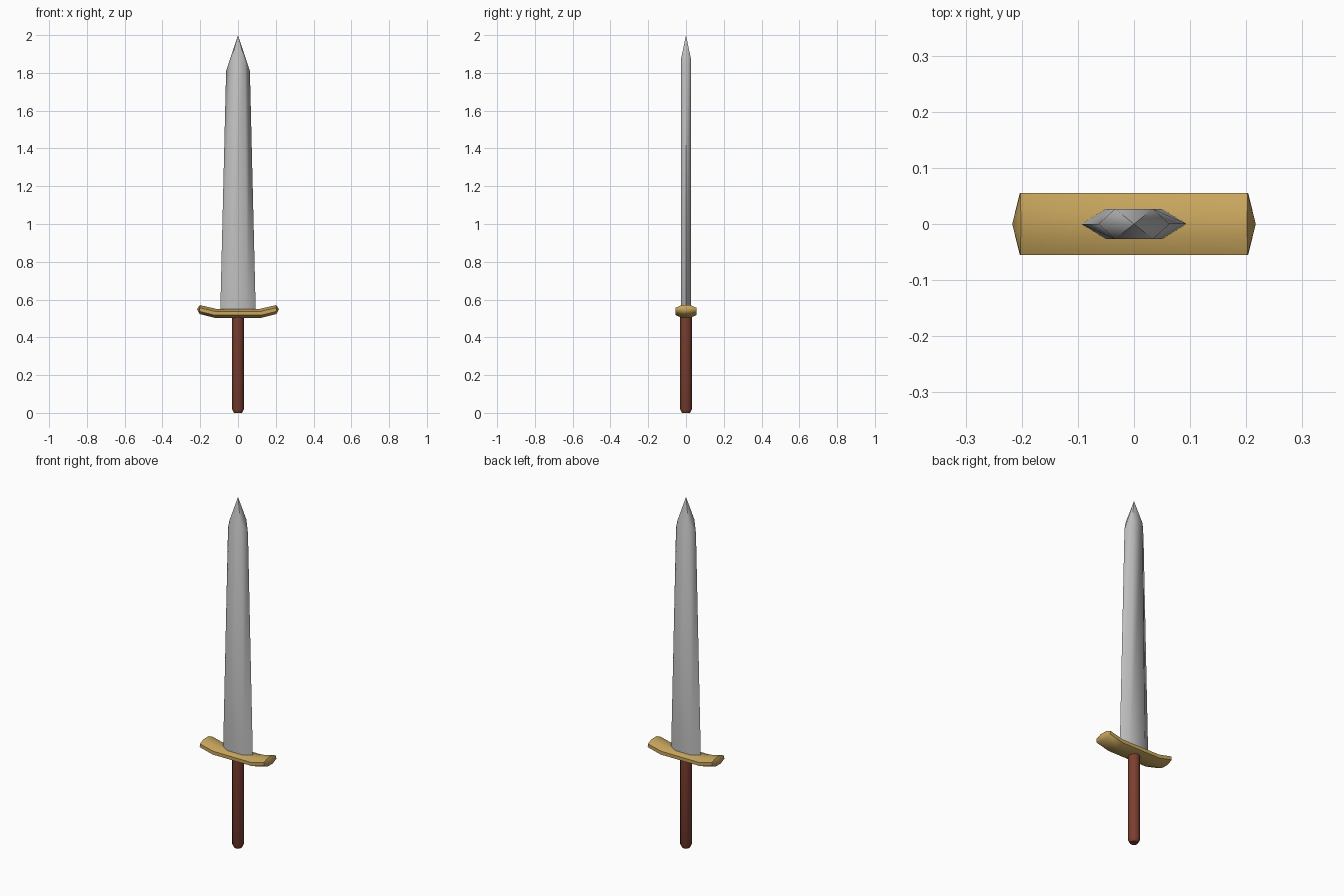
import bpy
import bmesh
import math

cube = bpy.data.objects.get("Cube")
if cube:
    bpy.data.objects.remove(cube, do_unlink=True)


def make_material(name, rgb, roughness):
    mat = bpy.data.materials.new(name)
    mat.use_nodes = True
    color = (*rgb, 1.0)
    mat.diffuse_color = color
    bsdf = mat.node_tree.nodes["Principled BSDF"]
    bsdf.inputs["Base Color"].default_value = color
    bsdf.inputs["Roughness"].default_value = roughness
    return mat


def loft(name, rings, mat, start=None, end=None, angle=60):
    """Skin a list of point rings; close each end with a point or a flat cap."""
    bm = bmesh.new()
    loops = [[bm.verts.new(p) for p in ring] for ring in rings]
    n = len(loops[0])
    for a, b in zip(loops, loops[1:]):
        for i in range(n):
            j = (i + 1) % n
            bm.faces.new((a[i], a[j], b[j], b[i]))
    for loop, apex in ((loops[0], start), (loops[-1], end)):
        if apex is None:
            bm.faces.new(loop)
        else:
            point = bm.verts.new(apex)
            for i in range(n):
                bm.faces.new((loop[i], loop[(i + 1) % n], point))
    bmesh.ops.recalc_face_normals(bm, faces=bm.faces)
    mesh = bpy.data.meshes.new(name)
    bm.to_mesh(mesh)
    bm.free()
    mesh.materials.append(mat)
    obj = bpy.data.objects.new(name, mesh)
    bpy.context.collection.objects.link(obj)
    bpy.ops.object.select_all(action="DESELECT")
    obj.select_set(True)
    bpy.context.view_layer.objects.active = obj
    bpy.ops.object.shade_smooth_by_angle(angle=math.radians(angle))
    return obj


steel = make_material("steel", (0.52, 0.52, 0.52), 0.5)
brass = make_material("brass", (0.58, 0.38, 0.11), 0.5)
leather = make_material("brown leather", (0.2, 0.05, 0.03), 0.7)


# Blade: tapering hexagonal section drawn to a point
def blade_ring(edge, flat, depth, z_edge, z_flat):
    return [(edge, 0, z_edge), (flat, depth, z_flat), (-flat, depth, z_flat),
            (-edge, 0, z_edge), (-flat, -depth, z_flat), (flat, -depth, z_flat)]


loft("blade",
     [blade_ring(0.094, 0.05, 0.027, 0.53, 0.53),
      blade_ring(0.063, 0.034, 0.027, 1.81, 1.87)],
     steel, end=(0, 0, 2.0))


# Crossguard: flattened octagonal bar with upturned, pointed ends
def guard_ring(x, z, tilt):
    ring = []
    for i in range(8):
        a = math.radians(22.5 + 45 * i)
        y = 0.0595 * math.cos(a)
        h = 0.0255 * math.sin(a)
        ring.append((x - h * tilt, y, z + h))
    return ring


loft("crossguard",
     [guard_ring(-0.203, 0.547, -0.05), guard_ring(-0.12, 0.527, -0.2),
      guard_ring(0.12, 0.527, 0.2), guard_ring(0.203, 0.547, 0.05)],
     brass, start=(-0.217, 0, 0.549), end=(0.217, 0, 0.549))


# Grip: round bar with a chamfered foot
def grip_ring(radius, z, sides=12):
    return [(radius * math.cos(math.tau * i / sides),
             radius * math.sin(math.tau * i / sides), z) for i in range(sides)]


loft("grip",
     [grip_ring(0.021, 0), grip_ring(0.031, 0.02), grip_ring(0.031, 0.52)],
     leather)
